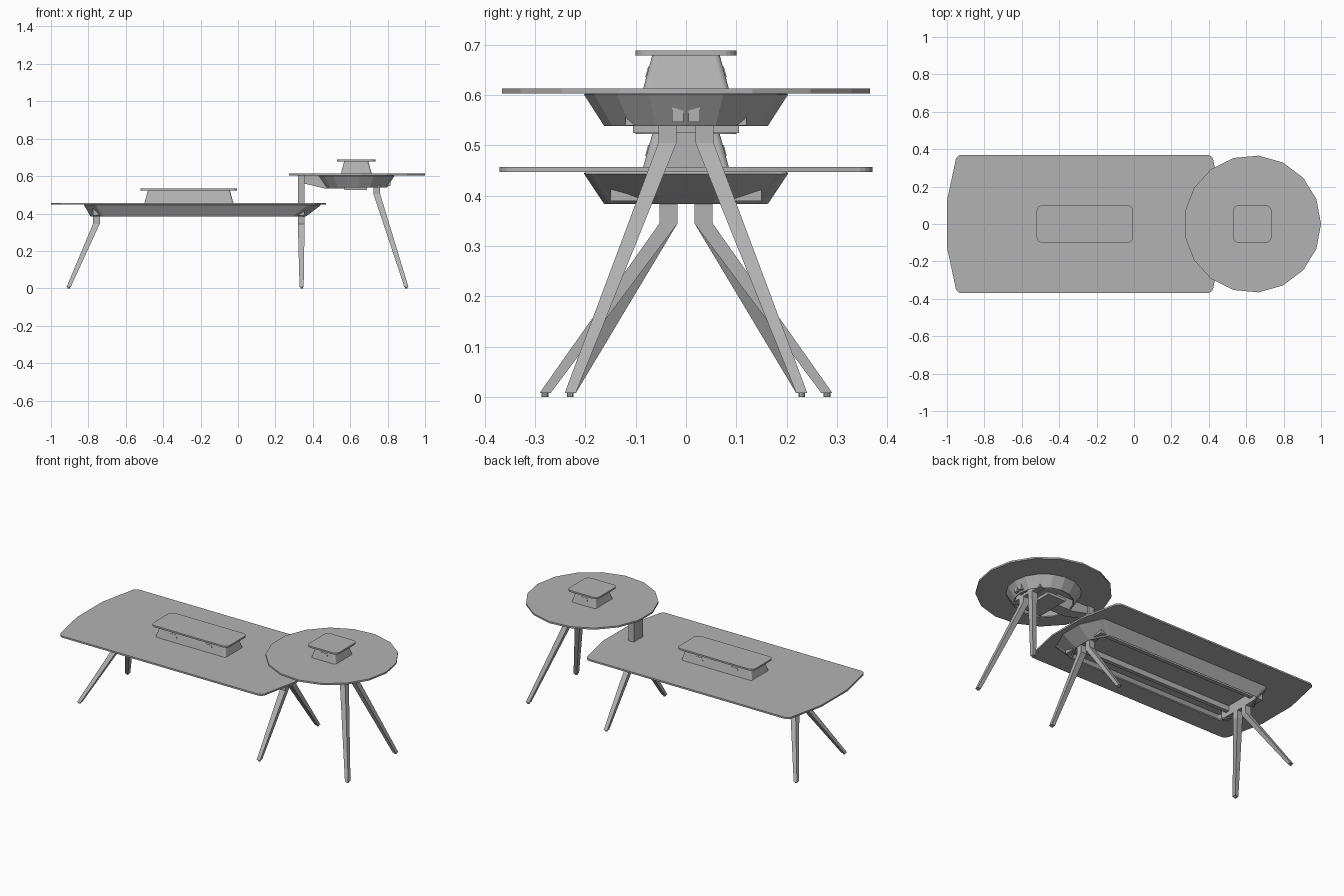
import bpy, bmesh, math
from mathutils import Vector

cube = bpy.data.objects.get("Cube")
if cube:
    bpy.data.objects.remove(cube, do_unlink=True)

grey = bpy.data.materials.new("neutral_grey")
grey.use_nodes = True
tone = (0.45, 0.45, 0.45, 1)
grey.diffuse_color = tone
grey.node_tree.nodes["Principled BSDF"].inputs["Base Color"].default_value = tone


def loft(name, rings, caps=True, wall=0):
    """Skin a stack of equal rings, bottom to top; wall gives a hollow shell."""
    bm = bmesh.new()
    loops = [[bm.verts.new(p) for p in ring] for ring in rings]
    n = len(loops[0])
    for a, b in zip(loops, loops[1:]):
        for i in range(n):
            j = (i + 1) % n
            bm.faces.new((a[i], a[j], b[j], b[i]))
    if caps:
        bm.faces.new(loops[0][::-1])
        bm.faces.new(loops[-1])
    bmesh.ops.recalc_face_normals(bm, faces=bm.faces)
    mesh = bpy.data.meshes.new(name)
    bm.to_mesh(mesh)
    bm.free()
    mesh.materials.append(grey)
    ob = bpy.data.objects.new(name, mesh)
    bpy.context.collection.objects.link(ob)
    if wall:
        mod = ob.modifiers.new("wall", 'SOLIDIFY')
        mod.thickness = wall
        mod.offset = 0
    return ob


def outline(x0, x1, hy, r, bow, z):
    """Rounded rectangle whose ends bow outward."""
    cx, hx = (x0 + x1) / 2, (x1 - x0) / 2
    quarter = [(hx, hy / 3)] if bow else []
    for i in range(6):
        a = math.pi / 2 * i / 5
        quarter.append((hx - bow - r + r * math.cos(a), hy - r + r * math.sin(a)))
    half = quarter + [(-x, y) for x, y in reversed(quarter)]
    full = half + [(-x, -y) for x, y in half]
    return [(cx + x, y, z) for x, y in full]


def disc(x, y, r, z, n):
    return [(x + r * math.cos(math.tau * i / n), y + r * math.sin(math.tau * i / n), z)
            for i in range(n)]


def rect(x0, x1, y0, y1, z):
    return [(x0, y0, z), (x1, y0, z), (x1, y1, z), (x0, y1, z)]


def box(name, x0, x1, y0, y1, z0, z1):
    return loft(name, [rect(x0, x1, y0, y1, z) for z in (z0, z1)])


# Table tops
loft("long_top", [outline(-1, 0.47, 0.37, 0.035, 0.045, z) for z in (0.447, 0.457)])
CX = 0.633
loft("round_top", [disc(CX, 0, 0.367, z, 17) for z in (0.603, 0.613)])

# Hollow sloping aprons
loft("long_apron", [outline(-0.785, 0.36, 0.16, 0.02, 0.05, 0.387),
                    outline(-0.82, 0.44, 0.2, 0.02, 0.05, 0.447)], caps=False, wall=0.008)
loft("round_apron", [disc(CX, 0, 0.16, 0.541, 17),
                     disc(CX, 0, 0.2, 0.603, 17)], caps=False, wall=0.008)

# Frames under the tops
for s in (-1, 1):
    box("long_rail", -0.76, 0.34, s * 0.1 - 0.012, s * 0.1 + 0.012, 0.415, 0.447)
for x in (-0.757, 0.338):
    box("end_crossbar", x - 0.018, x + 0.018, -0.15, 0.15, 0.39, 0.447)
box("round_crossbar", 0.725, 0.76, -0.12, 0.12, 0.54, 0.603)
box("round_tray", 0.57, 0.69, -0.105, 0.105, 0.525, 0.542)
for s in (-1, 1):
    y = s * 0.0165
    box("apron_bracket", 0.77, 0.815, y - 0.0115, y + 0.0115, 0.547, 0.598)


def leg(name, top, bend_z, foot, w=0.036, tip=0.022):
    """Short upright, then a tapering splayed leg with a foot pad."""
    tx, ty, tz = top
    fx, fy = foot

    def square(x, y, z, d):
        return rect(x - d / 2, x + d / 2, y - d / 2, y + d / 2, z)
    loft(name, [square(fx, fy, 0.008, tip), square(tx, ty, bend_z, w), square(tx, ty, tz, w)])
    loft(name + "_pad", [disc(fx, fy, 0.007, z, 10) for z in (0, 0.009)])


for s, side in ((-1, "front"), (1, "back")):
    leg(side + "_end_leg", (-0.757, s * 0.035, 0.39), 0.345, (-0.905, s * 0.23))
    leg(side + "_middle_leg", (0.338, s * 0.035, 0.39), 0.345, (0.34, s * 0.28))
    leg(side + "_round_leg", (0.742, s * 0.037, 0.55), 0.505, (0.9, s * 0.23))

# Post and arm joining the two tables
box("post", 0.32, 0.355, -0.045, 0.045, 0.39, 0.603)
arm = [(0.355, 0.56), (0.46, 0.535), (0.57, 0.535), (0.57, 0.603), (0.355, 0.603)]
loft("arm", [[(x, y, z) for x, z in arm] for y in (-0.035, 0.035)])


def power_unit(name, x0, x1, z, ports):
    """Tapered body with a rounded lid and thin outlet plates."""
    loft(name + "_body", [outline(x0 + 0.02, x1 - 0.02, 0.085, 0.012, 0, z),
                          outline(x0 + 0.038, x1 - 0.038, 0.067, 0.012, 0, z + 0.066)])
    loft(name + "_lid", [outline(x0, x1, 0.1, 0.03, 0, z + h) for h in (0.066, 0.076)])
    for px in ports:
        for s in (-1, 1):
            def face(out):
                pts = []
                for dx, h in ((-0.022, 0.022), (0.022, 0.022), (0.022, 0.044), (-0.022, 0.044)):
                    pts.append((px + dx, s * (0.085 - 0.27 * h + out), z + h))
                return pts
            loft(name + "_outlet", [face(-0.001), face(0.002)])


power_unit("long_power_unit", -0.52, -0.005, 0.457, (-0.38, -0.145))
power_unit("round_power_unit", 0.53, 0.735, 0.613, (CX,))
